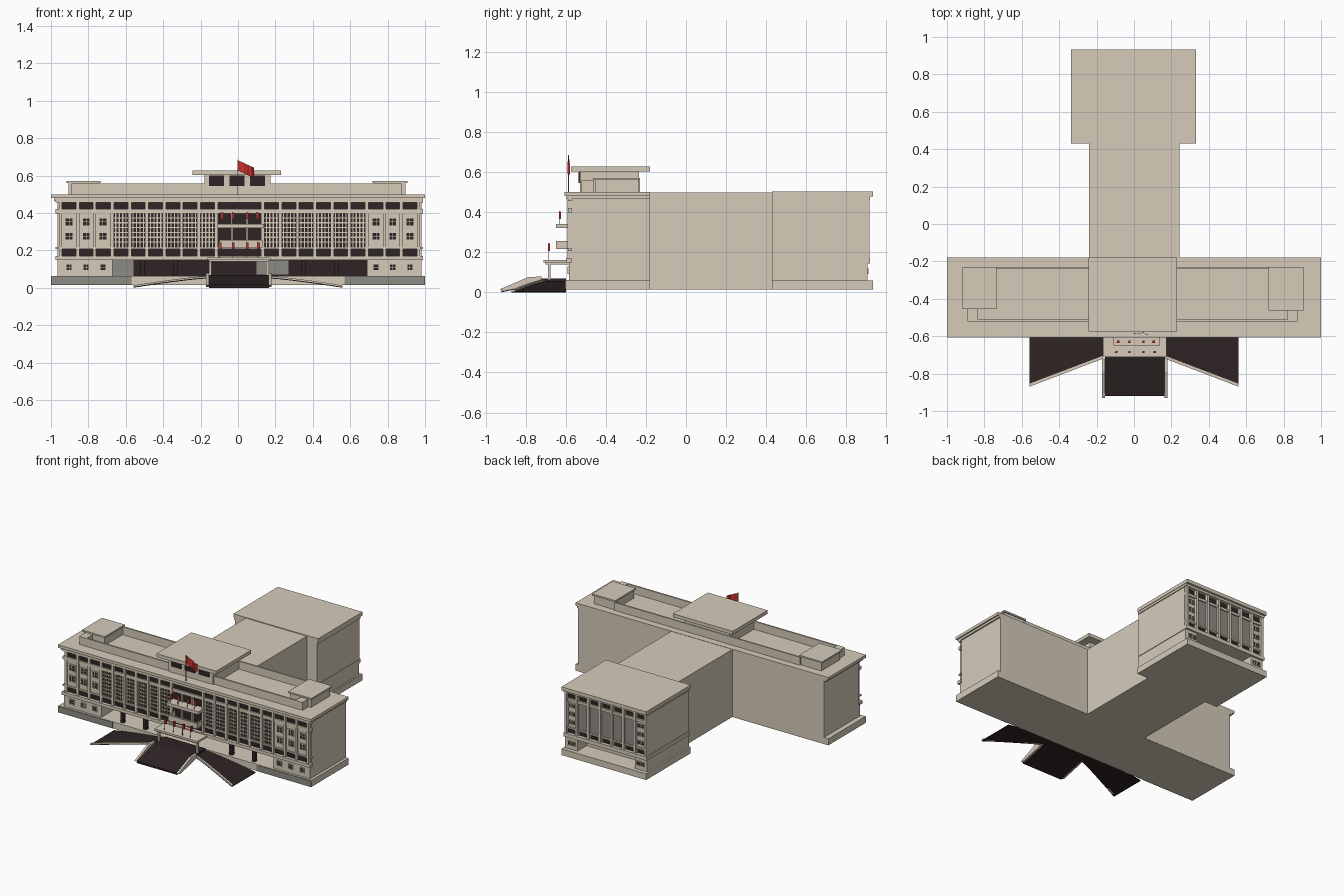
import bpy, bmesh
from mathutils import Vector, Matrix

cube = bpy.data.objects.get("Cube")
if cube:
    bpy.data.objects.remove(cube, do_unlink=True)


def material(name, r, g, b):
    m = bpy.data.materials.new(name)
    m.use_nodes = True
    m.diffuse_color = (r, g, b, 1)
    m.node_tree.nodes["Principled BSDF"].inputs["Base Color"].default_value = (r, g, b, 1)
    return m


STONE = material("cream stone", 0.67, 0.60, 0.49)
DARK = material("dark glass and paving", 0.028, 0.018, 0.018)
GREY = material("grey panel", 0.27, 0.26, 0.23)
RED = material("red cloth", 0.60, 0.03, 0.025)


def finish(name, bm, mat):
    bmesh.ops.recalc_face_normals(bm, faces=bm.faces)
    me = bpy.data.meshes.new(name)
    bm.to_mesh(me)
    bm.free()
    me.materials.append(mat)
    ob = bpy.data.objects.new(name, me)
    bpy.context.collection.objects.link(ob)
    return ob


def boxes(name, mat, specs):
    """One object from boxes given as (x0, x1, y0, y1, z0, z1)."""
    bm = bmesh.new()
    for x0, x1, y0, y1, z0, z1 in specs:
        mtx = Matrix.Translation(((x0 + x1) / 2, (y0 + y1) / 2, (z0 + z1) / 2))
        mtx = mtx @ Matrix.Diagonal((x1 - x0, y1 - y0, z1 - z0, 1))
        bmesh.ops.create_cube(bm, size=1, matrix=mtx)
    return finish(name, bm, mat)


def side_prism(name, mat, profile, x0, x1):
    """Extrude a (y, z) profile along x."""
    bm = bmesh.new()
    f = bm.faces.new([bm.verts.new((x0, y, z)) for y, z in profile])
    new = bmesh.ops.extrude_face_region(bm, geom=[f])["geom"]
    bmesh.ops.translate(bm, vec=(x1 - x0, 0, 0),
                        verts=[v for v in new if isinstance(v, bmesh.types.BMVert)])
    return finish(name, bm, mat)


def strip(name, mat, sections):
    """Skin a row of four-cornered sections into a solid."""
    bm = bmesh.new()
    rings = [[bm.verts.new(p) for p in s] for s in sections]
    for a, b in zip(rings, rings[1:]):
        for i in range(4):
            j = (i + 1) % 4
            bm.faces.new((a[i], a[j], b[j], b[i]))
    bm.faces.new(rings[0])
    bm.faces.new(rings[-1])
    return finish(name, bm, mat)


C = 0.008  # axis of the front facade


def both(values):
    return [C + s * v for v in values for s in (-1, 1)]


# Main block masses
boxes("main_plinth", STONE, [(-1, 1, -0.6, -0.18, 0.015, 0.062)])
boxes("plinth_facing", GREY, [(-1, -0.57, -0.604, -0.6, 0.016, 0.06), (0.57, 1, -0.604, -0.6, 0.016, 0.06)])
boxes("main_upper_body", STONE, [(-0.965, 0.98, -0.57, -0.18, 0.15, 0.475)])
boxes("ground_floor_walls", STONE, [(-0.965, -0.67, -0.585, -0.18, 0.06, 0.15),
                                    (0.69, 0.98, -0.585, -0.18, 0.06, 0.15),
                                    (-0.67, 0.69, -0.44, -0.18, 0.06, 0.15)])
boxes("main_cornice", STONE, [(-0.985, 0.99, -0.596, -0.18, 0.465, 0.48), (-1, 1, -0.606, -0.18, 0.48, 0.5)])

# Porch behind the open ground floor
boxes("porch_glazing", DARK, [(-0.56, 0.69, -0.446, -0.44, 0.062, 0.148)])
boxes("porch_panels", GREY, [(-0.67, -0.56, -0.446, -0.44, 0.062, 0.148), (0.1, 0.27, -0.452, -0.446, 0.07, 0.145)])
boxes("porch_posts", DARK, [(x - 0.012, x + 0.012, -0.58, -0.556, 0.06, 0.15) for x in both((0.34, 0.52))])

# Horizontal bands and pilasters of the front
bands = [(0.148, 0.17, 0.6), (0.207, 0.218, 0.588), (0.398, 0.42, 0.588), (0.456, 0.466, 0.59)]
boxes("front_bands", STONE, [(-0.975, 0.99, -y, -0.569, a, b) for a, b, y in bands])
inner = [0.125 + 0.0925 * k for k in range(7)]
outer = [0.775, 0.865, 0.957]
boxes("front_pilasters", STONE, [(x - 0.009, x + 0.009, -0.592, -0.569, 0.165, 0.47) for x in both(inner + outer)])
boxes("front_ribbon_windows", DARK, [(-0.957, 0.972, -0.577, -0.569, a, b) for a, b in ((0.17, 0.207), (0.42, 0.456))])

# Stone screens over the tall front windows
boxes("front_tall_windows", DARK, [(C - 0.68, C + 0.68, -0.576, -0.569, 0.218, 0.398)])
mullions = [a + 0.0925 * t / 5 for a in inner[:-1] for t in range(1, 5)]
boxes("window_screen_uprights", STONE, [(x - 0.003, x + 0.003, -0.584, -0.575, 0.218, 0.398) for x in both(mullions)])
boxes("window_screen_rails", STONE,
      [(min(x, y), max(x, y), -0.582, -0.575, z - 0.003, z + 0.003)
       for x, y in ((C - 0.68, C - 0.125), (C + 0.125, C + 0.68))
       for z in [0.218 + 0.026 * k for k in range(1, 7)]])

# End bays with small square windows
bays = both((0.73, 0.82, 0.911))
boxes("end_bay_walls", STONE, [(x - 0.04, x + 0.04, -0.582, -0.569, 0.217, 0.4) for x in bays])


def small_windows(name, centres, y, out, half=0.018):
    """Framed square windows on a wall; out is the facing direction in y."""
    def slab(x, z, w, h, d0, d1):
        a, b = sorted((y + out * d0, y + out * d1))
        return (x - w, x + w, a, b, z - h, z + h)
    boxes(name + "_glass", DARK, [slab(x, z, half, half, -0.002, 0.003) for x, z in centres])
    bars = []
    for x, z in centres:
        for s in (-1, 1):
            bars.append(slab(x + s * half * 1.15, z, half * 0.15, half * 1.3, 0, 0.007))
            bars.append(slab(x, z + s * half * 1.15, half, half * 0.15, 0, 0.007))
        bars += [slab(x, z, half * 0.07, half, 0, 0.005), slab(x, z, half, half * 0.07, 0, 0.005)]
    boxes(name + "_frames", STONE, bars)


small_windows("end_bay_windows", [(x, z) for x in bays for z in (0.275, 0.352)], -0.582, -1)
small_windows("ground_windows", [(x, 0.11) for x in bays], -0.585, -1, 0.014)

# Central balconies and entrance canopy
boxes("central_posts", STONE, [(x - 0.006, x + 0.006, -0.59, -0.569, 0.218, 0.398) for x in both((0.04,))])
boxes("balconies", STONE, [(-0.1, 0.13, -0.65, -0.57, 0.215, 0.222), (-0.1, 0.13, -0.65, -0.64, 0.215, 0.255),
                           (-0.1, -0.09, -0.65, -0.57, 0.215, 0.255), (0.12, 0.13, -0.65, -0.57, 0.215, 0.255),
                           (-0.11, 0.14, -0.65, -0.57, 0.32, 0.342)])
boxes("entrance_canopy", STONE, [(-0.165, 0.175, -0.71, -0.57, 0.148, 0.162), (-0.155, 0.165, -0.7, -0.57, 0.14, 0.148)])
boxes("canopy_columns", STONE, [(x - 0.007, x + 0.007, -0.69, -0.676, 0.065, 0.142) for x in (-0.148, 0.158)])

# Entrance steps, cheek walls and sweeping drive ramps
side_prism("entrance_steps", DARK, [(-0.92, 0.014), (-0.72, 0.068), (-0.6, 0.068),
                                    (-0.6, 0.045), (-0.72, 0.045), (-0.92, 0)], -0.155, 0.165)
for side, x in (("right", -0.17), ("left", 0.163)):
    side_prism(side + "_step_wall", STONE, [(-0.93, 0.015), (-0.79, 0.075), (-0.72, 0.08),
                                            (-0.72, 0.05), (-0.91, 0.005)], x, x + 0.016)
for side, s in (("right", -1), ("left", 1)):
    deck, kerb = [], []
    for i in range(9):
        t = i / 8
        x, y, z = s * (0.165 + 0.395 * t), -0.72 - 0.15 * t, 0.005 + 0.05 * (1 - t ** 1.25)
        deck.append([(x, -0.6, z), (x, y, z), (x, y, z - 0.005), (x, -0.6, z - 0.005)])
        kerb.append([(x, y + 0.016, z + 0.008), (x, y, z + 0.008), (x, y, z - 0.005), (x, y + 0.016, z - 0.005)])
    strip(side + "_drive_ramp", DARK, deck)
    strip(side + "_ramp_kerb", STONE, kerb)

# Roof parapet, corner rooms and central penthouse
boxes("roof_parapet", STONE, [(-0.89, 0.875, -0.522, -0.51, 0.5, 0.557), (-0.74, 0.73, -0.24, -0.229, 0.5, 0.557),
                              (-0.89, -0.835, -0.512, -0.45, 0.5, 0.557), (0.82, 0.875, -0.512, -0.46, 0.5, 0.557)])
boxes("corner_rooms", STONE, [(-0.905, -0.745, -0.447, -0.237, 0.5, 0.56), (-0.916, -0.735, -0.455, -0.229, 0.56, 0.571),
                              (0.73, 0.895, -0.455, -0.237, 0.5, 0.56), (0.72, 0.905, -0.463, -0.229, 0.56, 0.571)])
boxes("penthouse_body", STONE, [(-0.18, 0.175, -0.53, -0.235, 0.5, 0.605)])
boxes("penthouse_windows", DARK, [(x - 0.04, x + 0.04, -0.536, -0.529, 0.545, 0.6) for x in (-0.116, -0.006, 0.104)])
boxes("penthouse_roof", STONE, [(-0.243, 0.23, -0.575, -0.18, 0.603, 0.628)])

# Roof flag and the small flags on the balconies
boxes("flag_pole", GREY, [(-0.004, 0.001, -0.588, -0.583, 0.5, 0.685)])
flag = []
for i in range(9):
    t = i / 8
    x, y, z = 0.085 * t, -0.586 + 0.006 * (1 if i % 4 < 2 else -1) * t, 0.682 - 0.04 * t
    flag.append([(x, y, z), (x, y + 0.002, z), (x, y + 0.002, z - 0.055), (x, y, z - 0.055)])
strip("roof_flag", RED, flag)
spots = [(x, -0.69, 0.225) for x in (-0.1, -0.03, 0.045, 0.105)]
spots += [(x, -0.635, 0.385) for x in (-0.09, -0.03, 0.045, 0.1)]
boxes("small_flags", RED, [(x, x + 0.012, y, y + 0.012, z - 0.018, z + 0.018) for x, y, z in spots])
boxes("small_flag_poles", GREY, [(x - 0.003, x, y, y + 0.003, z - 0.065, z + 0.02) for x, y, z in spots])

# Linking wing
boxes("linking_wing", STONE, [(-0.24, 0.243, -0.19, 0.44, 0.015, 0.498)])

# Rear block masses
R = 0.332
boxes("rear_plinth", STONE, [(-R - 0.006, R, 0.43, 0.933, 0.015, 0.06)])
boxes("rear_upper_body", STONE, [(-R + 0.006, R - 0.01, 0.43, 0.895, 0.145, 0.47)])
boxes("rear_ground_floor", STONE, [(-R + 0.006, R - 0.01, 0.43, 0.8, 0.06, 0.146),
                                   (-R + 0.006, -0.23, 0.8, 0.905, 0.06, 0.146),
                                   (0.225, R - 0.01, 0.8, 0.905, 0.06, 0.146)])
boxes("rear_cornice", STONE, [(-R, R - 0.004, 0.43, 0.918, 0.462, 0.478), (-R - 0.006, R, 0.43, 0.933, 0.478, 0.503)])
boxes("rear_bands", STONE, [(-R, R - 0.006, 0.43, 0.918, 0.145, 0.172),
                            (-R + 0.006, R - 0.01, 0.89, 0.908, 0.205, 0.216),
                            (-R + 0.006, R - 0.01, 0.89, 0.908, 0.402, 0.42)])

# Rear bays: five tall panels between end bays of small windows
edges = [-0.232 + 0.0924 * k for k in range(6)]
boxes("rear_pilasters", STONE, [(x - 0.009, x + 0.009, 0.89, 0.915, 0.165, 0.465) for x in edges + [-0.317, 0.312]])
boxes("rear_tall_panels", GREY, [(edges[0], edges[-1], 0.893, 0.9, 0.216, 0.402)])
boxes("rear_ribbon_windows", DARK, [(a + 0.016, a + 0.076, 0.893, 0.9, z0, z1)
                                    for a in [-0.322] + edges for z0, z1 in ((0.175, 0.202), (0.424, 0.456))])
cols = [-0.29, -0.258, 0.253, 0.285]
small_windows("rear_bay_windows", [(x, z) for x in cols for z in (0.25, 0.31, 0.37)], 0.895, 1, 0.011)
small_windows("rear_ground_windows", [(x, 0.105) for x in cols], 0.905, 1, 0.011)
